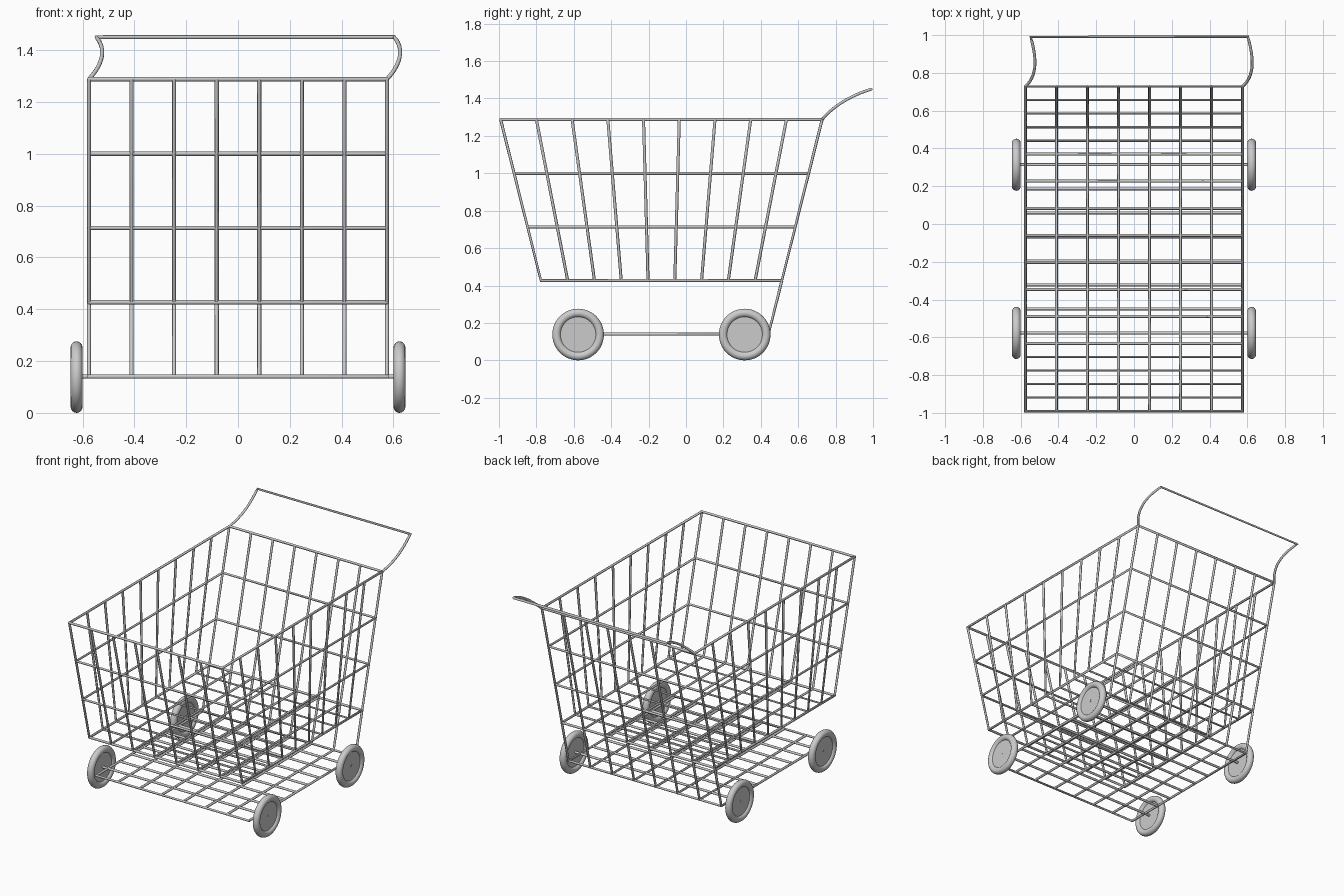
import bpy, math
from mathutils import Vector
from mathutils.geometry import interpolate_bezier

if "Cube" in bpy.data.objects:
    bpy.data.objects.remove(bpy.data.objects["Cube"])

W = 0.575                                   # half width of the basket
Z_TOP, Z_FLOOR, Z_TRAY = 1.288, 0.427, 0.14
LEVELS = [1.288, 1.0, 0.714]
NX, NY = 7, 9                               # grid divisions across / along


def front_y(z):
    return -0.991 + (Z_TOP - z) * 0.25


def back_y(z):
    return 0.728 - (Z_TOP - z) * 0.25


def lerp_y(z, k):
    return front_y(z) + (back_y(z) - front_y(z)) * k / NY


def wires(name, paths, radius, cyclic=False):
    """Round rods along a list of polylines, joined in one mesh object."""
    cu = bpy.data.curves.new(name, 'CURVE')
    cu.dimensions = '3D'
    cu.bevel_depth = radius
    cu.bevel_resolution = 2
    cu.use_fill_caps = True
    for pts in paths:
        sp = cu.splines.new('POLY')
        sp.points.add(len(pts) - 1)
        for p, co in zip(sp.points, pts):
            p.co = (*co, 1)
        sp.use_cyclic_u = cyclic
    ob = bpy.data.objects.new(name, cu)
    bpy.context.collection.objects.link(ob)
    bpy.ops.object.select_all(action='DESELECT')
    ob.select_set(True)
    bpy.context.view_layer.objects.active = ob
    bpy.ops.object.convert(target='MESH')
    bpy.ops.object.shade_smooth_by_angle(angle=math.radians(50))
    return bpy.context.object


def ring(z):
    f, b = front_y(z), back_y(z)
    return [(-W, f, z), (W, f, z), (W, b, z), (-W, b, z)]


xs = [-W + 2 * W * i / NX for i in range(NX + 1)]

# Horizontal frames
wires("basket_rim", [ring(Z_TOP)], 0.009, True)
wires("basket_rings", [ring(z) for z in LEVELS[1:]], 0.008, True)
wires("basket_floor_frame", [ring(Z_FLOOR)], 0.009, True)
wires("tray_frame", [ring(Z_TRAY)], 0.008, True)

# Lengthwise wires: down the front, along the floor, up the back
wires("lengthwise_wires", [[(x, front_y(Z_TOP), Z_TOP), (x, front_y(Z_FLOOR), Z_FLOOR),
                            (x, back_y(Z_FLOOR), Z_FLOOR), (x, back_y(Z_TOP), Z_TOP)]
                           for x in xs], 0.008)

# Crosswise wires: down one side, across the floor, up the other side
wires("crosswise_wires", [[(-W, lerp_y(Z_TOP, k), Z_TOP), (-W, lerp_y(Z_FLOOR, k), Z_FLOOR),
                           (W, lerp_y(Z_FLOOR, k), Z_FLOOR), (W, lerp_y(Z_TOP, k), Z_TOP)]
                          for k in range(1, NY)], 0.008)

# Lower tray, hung from the back panel
wires("tray_lengthwise_wires", [[(x, front_y(Z_TRAY), Z_TRAY), (x, back_y(Z_TRAY), Z_TRAY),
                                 (x, back_y(Z_FLOOR), Z_FLOOR)] for x in xs], 0.008)
wires("tray_crosswise_wires", [[(-W, lerp_y(Z_TRAY, k), Z_TRAY), (W, lerp_y(Z_TRAY, k), Z_TRAY)]
                               for k in range(2, NY - 1)], 0.008)

# Push handle: both arms bend the same way
arm = interpolate_bezier(Vector((0, 0.728, 1.288)), Vector((0.062, 0.785, 1.355)),
                         Vector((0.062, 0.868, 1.412)), Vector((0.028, 0.991, 1.45)), 14)
left = [p + Vector((-W, 0, 0)) for p in arm]
right = [p + Vector((W, 0, 0)) for p in reversed(arm)]
wires("push_handle", [left + right], 0.008)

# Axles and wheels
for label, k in (("front", 1), ("back", NY - 1)):
    y = lerp_y(Z_TRAY, k)
    wires(label + "_axle", [[(-0.635, y, Z_TRAY), (0.635, y, Z_TRAY)]], 0.008)
    for side, sx in (("left", -1), ("right", 1)):
        place = dict(location=(sx * 0.623, y, 0.138), rotation=(0, math.pi / 2, 0))
        bpy.ops.mesh.primitive_torus_add(major_radius=0.115, minor_radius=0.023,
                                         major_segments=48, minor_segments=16, **place)
        bpy.context.object.name = f"{label}_{side}_tyre"
        bpy.ops.object.shade_smooth_by_angle(angle=math.radians(50))
        bpy.ops.mesh.primitive_cylinder_add(vertices=48, radius=0.112, depth=0.02, **place)
        bpy.context.object.name = f"{label}_{side}_wheel_disc"
        bpy.ops.object.shade_smooth_by_angle(angle=math.radians(50))
